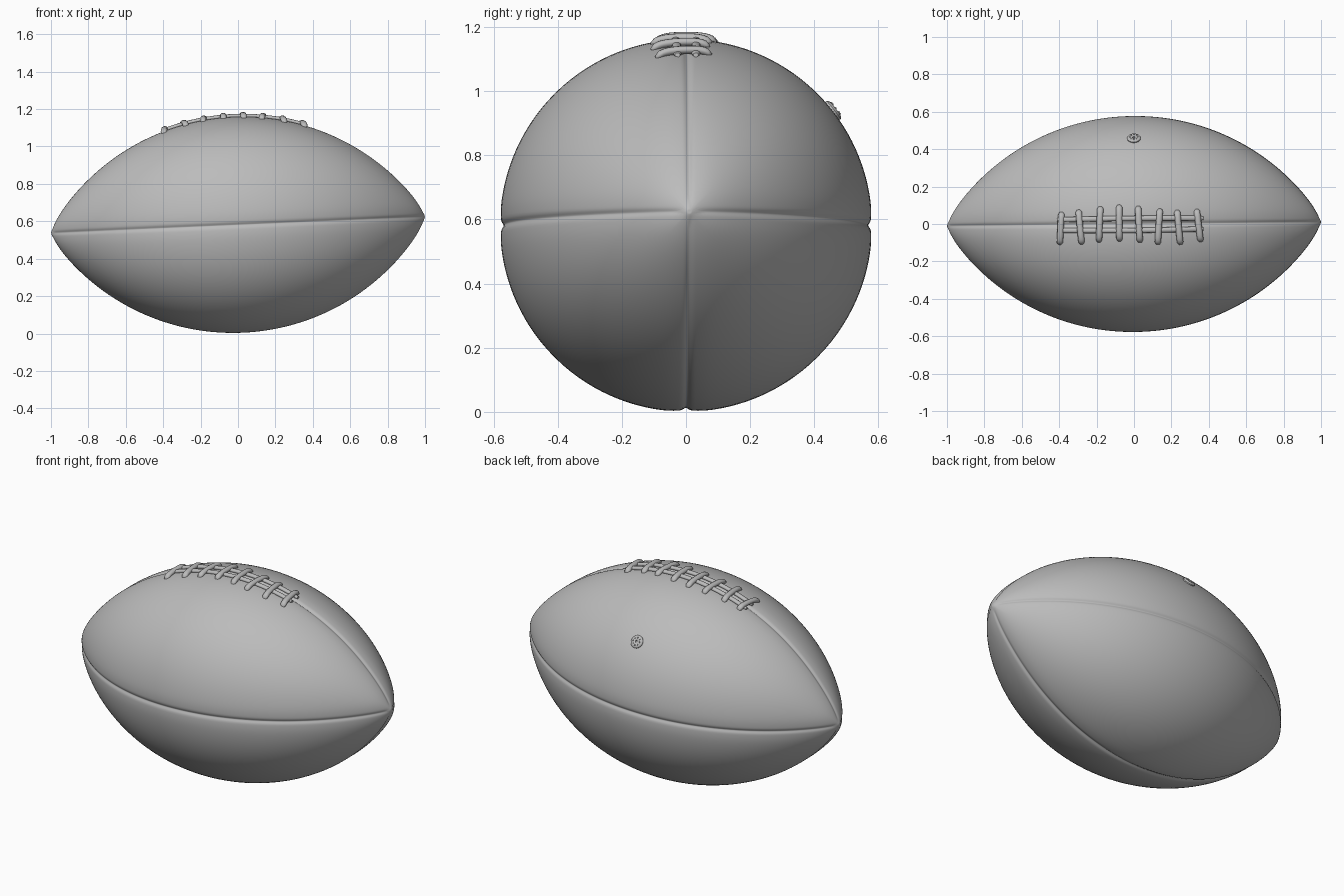
import bpy, bmesh, math
from math import sin, cos, pi
from mathutils import Matrix, Vector

if "Cube" in bpy.data.objects:
    bpy.data.objects.remove(bpy.data.objects["Cube"])

LEN, RAD = 1.0, 0.58
# ball rests slightly tipped, right end higher
POSE = (Matrix.Translation((0, 0, 0.581)) @ Matrix.Rotation(math.radians(0.6), 4, 'Z')
        @ Matrix.Rotation(math.radians(-2.5), 4, 'Y'))

grey = bpy.data.materials.new("plain grey")
grey.diffuse_color = (0.5, 0.5, 0.5, 1)
grey.use_nodes = True
grey.node_tree.nodes["Principled BSDF"].inputs["Base Color"].default_value = grey.diffuse_color


def finish(bm, name, angle=40):
    bmesh.ops.recalc_face_normals(bm, faces=bm.faces)
    me = bpy.data.meshes.new(name)
    bm.to_mesh(me)
    bm.free()
    me.transform(POSE)
    me.materials.append(grey)
    ob = bpy.data.objects.new(name, me)
    bpy.context.collection.objects.link(ob)
    bpy.ops.object.select_all(action='DESELECT')
    ob.select_set(True)
    bpy.context.view_layer.objects.active = ob
    bpy.ops.object.shade_smooth_by_angle(angle=math.radians(angle))
    return ob


def radius(x):
    """Pointed arc profile with a blunt tip."""
    tip = 1.02
    big = (tip * tip + RAD * RAD) / (2 * RAD)
    arc = math.sqrt(big * big - x * x) - (big - RAD)
    return arc * math.sqrt(max(0.0, 1 - abs(x) ** 60))


def on_ball(x, a, off=0.0):
    r = radius(x) + off
    return Vector((x, r * sin(a), r * cos(a)))


def loft(bm, rings, cap=True):
    """Skin closed rings of points; cap the ends."""
    vs = [[bm.verts.new(p) for p in ring] for ring in rings]
    n = len(vs[0])
    for r0, r1 in zip(vs, vs[1:]):
        for i in range(n):
            j = (i + 1) % n
            bm.faces.new((r0[i], r0[j], r1[j], r1[i]))
    if cap:
        bm.faces.new(vs[0])
        bm.faces.new(vs[-1])


def strap(bm, path, normals, wide, thick, sides=12):
    """Rounded strap swept along a path, tapered at both ends."""
    rings, n = [], len(path)
    for i, (p, up) in enumerate(zip(path, normals)):
        t = (path[min(i + 1, n - 1)] - path[max(i - 1, 0)]).normalized()
        side = t.cross(up).normalized()
        k = 0.6 if i in (0, n - 1) else 1
        rings.append([p + side * wide * k * cos(2 * pi * s / sides)
                      + up * thick * k * sin(2 * pi * s / sides) for s in range(sides)])
    loft(bm, rings)


# ball body: four panels with seam grooves, mesh denser near the seams
N, M = 24, 96
angles = []
for q in range(4):
    for k in range(-N, N):
        u = abs(k) / N
        angles.append(q * pi / 2 + math.copysign(u ** 1.8, k) * pi / 4)
bm = bmesh.new()
rings = []
for i in range(1, M):
    x = -LEN * cos(pi * i / M)
    r = radius(x)
    ring = []
    for a in angles:
        d = abs((a + pi / 4) % (pi / 2) - pi / 4) * r
        cut = 0.008 * math.exp(-(d / 0.010) ** 2) + 0.004 * math.exp(-(d / 0.04) ** 2)
        ring.append(on_ball(x, a, -min(cut, 0.22 * r)))
    rings.append(ring)
loft(bm, rings, cap=False)
for end, ring_x in ((-LEN, rings[0]), (LEN, rings[-1])):
    bm.verts.ensure_lookup_table()
    start = 0 if end < 0 else len(bm.verts) - 1 - len(angles)
    tip = bm.verts.new((end * 0.998, 0, 0))
    bm.verts.ensure_lookup_table()
    for i in range(len(angles)):
        bm.faces.new((bm.verts[start + i], bm.verts[start + (i + 1) % len(angles)], tip))
finish(bm, "ball_body", 60)

# cross laces: eight short straps over the top seam
bm = bmesh.new()
for i in range(8):
    cx = -0.37 + 0.1055 * i
    skew = (0.006, -0.008, 0.005, 0.0, -0.004, 0.007, -0.008, -0.01)[i]
    mid = -0.008 + 0.014 * sin(i * 1.05 - 1.5)
    path, ups = [], []
    for s in range(15):
        t = s / 7 - 1
        a = (mid + 0.098 * t) / RAD
        x = cx + skew * t
        path.append(on_ball(x, a, 0.010 - 0.014 * abs(t) ** 5))
        ups.append(Vector((0, sin(a), cos(a))))
    strap(bm, path, ups, 0.017, 0.013)
finish(bm, "cross_laces", 60)

# long laces: two cords running beside the seam
bm = bmesh.new()
for y in (-0.034, 0.03):
    path, ups = [], []
    for s in range(41):
        t = s / 40
        a = y / RAD
        path.append(on_ball(-0.39 + 0.785 * t, a, 0.003))
        ups.append(Vector((0, sin(a), cos(a))))
    strap(bm, path, ups, 0.014, 0.011)
finish(bm, "long_laces", 60)

# valve: raised disc with centre hole and a ring of small studs
bm = bmesh.new()
prof = [(0.035, -0.012), (0.036, 0.004), (0.032, 0.009), (0.026, 0.011),
        (0.011, 0.011), (0.007, 0.008), (0.006, 0.002)]
loft(bm, [[Vector((r * cos(2 * pi * s / 32), r * sin(2 * pi * s / 32), h))
           for s in range(32)] for r, h in prof])
for s in range(8):
    a = 2 * pi * s / 8
    bmesh.ops.create_uvsphere(bm, u_segments=10, v_segments=6, radius=0.004,
                              matrix=Matrix.Translation((0.021 * cos(a), 0.021 * sin(a), 0.011)))
ang = math.radians(52)
bm.transform(Matrix.Translation(on_ball(0.02, ang)) @ Matrix.Rotation(-ang, 4, 'X'))
finish(bm, "valve", 40)
